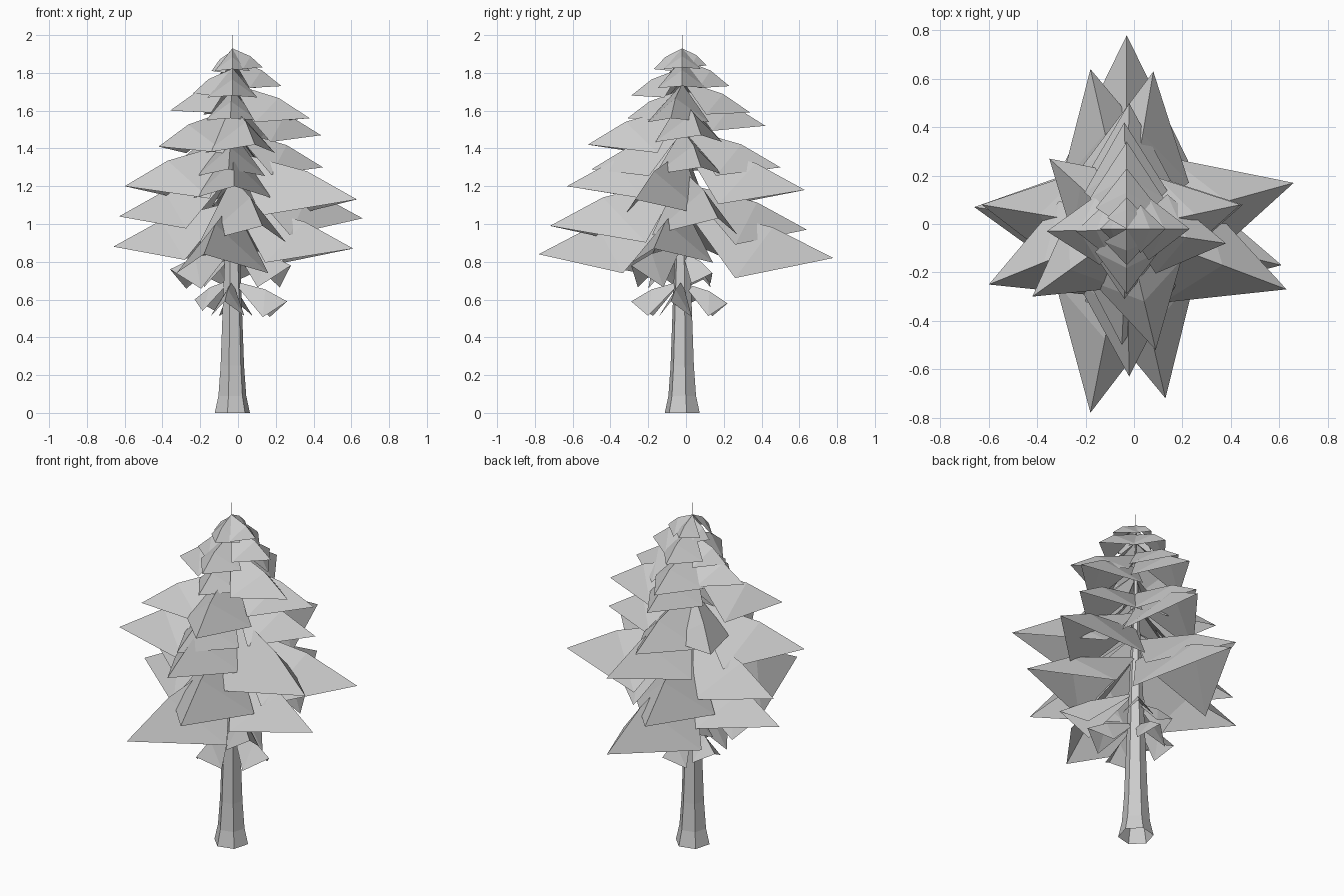
import bpy, bmesh
from math import sin, cos, pi
from mathutils import Vector

if "Cube" in bpy.data.objects:
    bpy.data.objects.remove(bpy.data.objects["Cube"])

AX, AY = -0.03, -0.02   # trunk axis


def make_object(name, bm):
    me = bpy.data.meshes.new(name)
    bmesh.ops.recalc_face_normals(bm, faces=bm.faces[:])
    bm.to_mesh(me)
    bm.free()
    ob = bpy.data.objects.new(name, me)
    bpy.context.collection.objects.link(ob)
    return ob


# Trunk: six-sided, flared foot, hair-thin leader at the top, open underneath
bm = bmesh.new()
rings = []
for z, r in [(0, .096), (.09, .076), (.25, .064), (.6, .051), (1.2, .026), (1.8, .004), (2.0, .001)]:
    rings.append([bm.verts.new((AX + r * cos(pi / 3 * i + .25), AY + r * sin(pi / 3 * i + .25), z))
                  for i in range(6)])
for a, b in zip(rings, rings[1:]):
    for i in range(6):
        j = (i + 1) % 6
        bm.faces.new((a[i], a[j], b[j], b[i]))
bm.faces.new(rings[-1])
make_object("trunk", bm)


# Bough: a drooping folded sheet with a bent ridge and two low side corners
def bough(bm, x, y, z, rise=None, half=None, drop=None, back=.35):
    tip = Vector((x, y, z))
    root = Vector((AX, AY, z))
    d = tip - root
    length = d.length
    side = Vector((-d.y, d.x, 0)).normalized()
    if rise is None:
        rise = min(.08 + .25 * length, 1.93 - z)
    if half is None:
        half = min(.07 + .23 * length, length * .62)
    if drop is None:
        drop = max(.01, .22 * length - .07)
    v_root = bm.verts.new(root + Vector((0, 0, rise)))
    v_mid = bm.verts.new(root + d * .6 + Vector((0, 0, rise * .58)))
    v_tip = bm.verts.new(tip)
    for s in (-1, 1):
        c = bm.verts.new(root + d * back + side * s * half - Vector((0, 0, drop)))
        bm.faces.new((v_root, c, v_mid))
        bm.faces.new((v_mid, c, v_tip))


# Boughs listed by tip position, one list per side of the tree
sides = {
    "right_boughs": [(.61, -.17, .87), (.66, .17, 1.03), (.63, -.27, 1.13), (.45, .08, 1.30),
                     (.44, .08, 1.47), (.38, -.08, 1.56), (.23, -.02, 1.73), (.13, -.02, 1.83)],
    "left_boughs": [(-.66, .07, .88), (-.63, .08, 1.04), (-.60, -.25, 1.20), (-.35, .27, 1.30),
                    (-.42, -.30, 1.41), (-.36, -.03, 1.60), (-.24, -.03, 1.69), (-.14, -.02, 1.81)],
    "back_boughs": [(-.03, .78, .82), (-.18, .64, .97), (.08, .63, 1.18), (-.02, .50, 1.30),
                    (-.04, .42, 1.52), (-.03, .34, 1.59), (-.03, .23, 1.73), (-.03, .11, 1.84)],
    "front_boughs": [(-.18, -.78, .84), (.13, -.72, .99), (-.02, -.63, 1.20), (-.05, -.50, 1.29),
                     (.09, -.52, 1.42), (-.04, -.31, 1.56), (-.03, -.29, 1.68), (-.03, -.17, 1.82)],
}
for name, tips in sides.items():
    bm = bmesh.new()
    for t in tips:
        bough(bm, *t)
    make_object(name, bm)

# Small drooping sprigs below the crown
bm = bmesh.new()
for x, y, z in [(-.36, -.18, .76), (.28, -.29, .78), (.08, .14, .74), (-.17, .12, .72),
                (.26, -.08, .59), (-.23, .06, .60), (-.07, -.29, .59), (.0, .22, .58)]:
    length = Vector((x - AX, y - AY)).length
    bough(bm, x, y, z, rise=.11, half=.09, drop=length * .28, back=.62)
make_object("lower_sprigs", bm)
